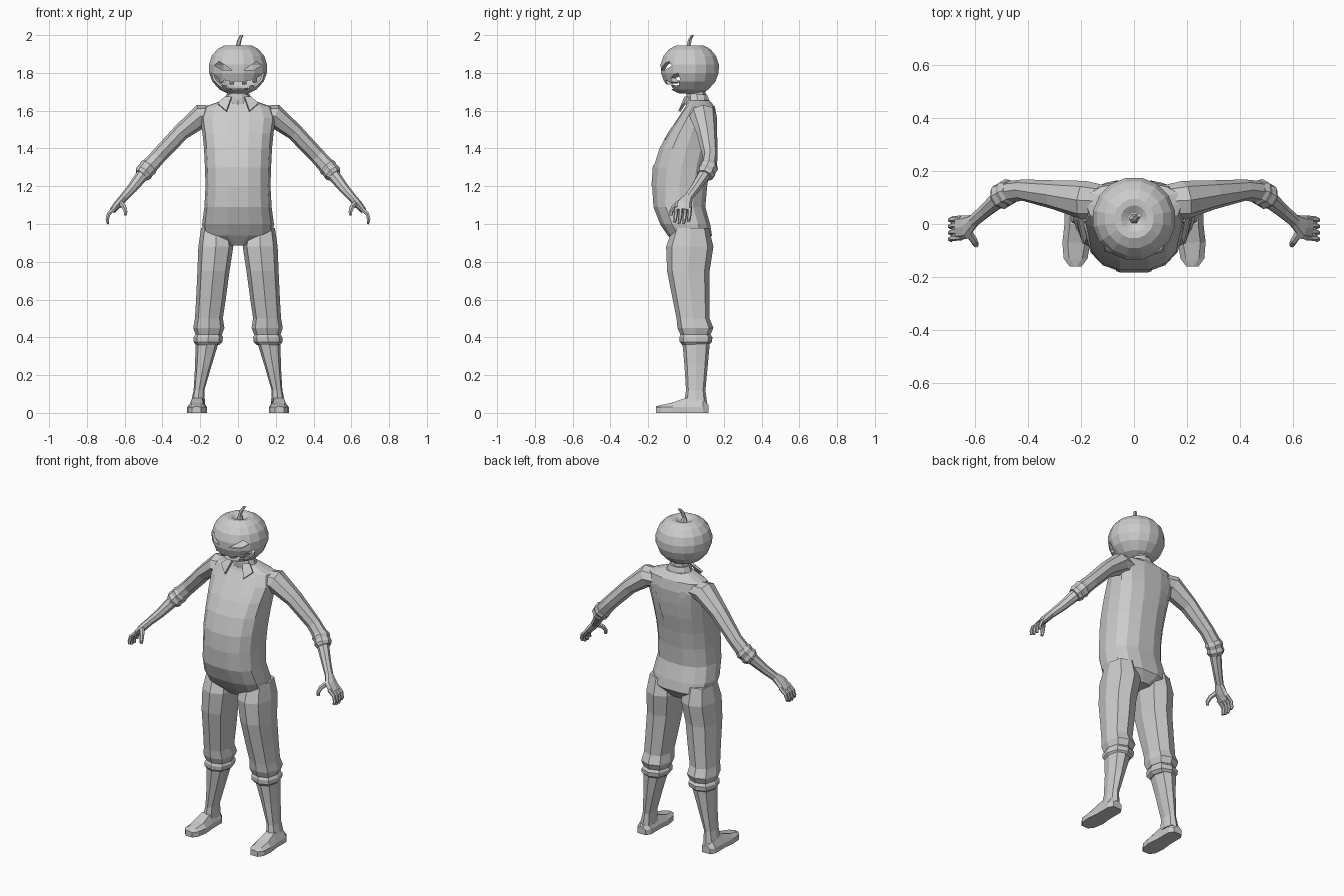
import bpy, bmesh, math
from mathutils import Vector

GREY = bpy.data.materials.new("light_grey")
GREY.diffuse_color = (0.6, 0.6, 0.6, 1)


def make(name, verts, faces, mirror=False):
    bm = bmesh.new()
    vs = [bm.verts.new(v) for v in verts]
    for f in faces:
        bm.faces.new([vs[i] for i in f])
    bmesh.ops.recalc_face_normals(bm, faces=bm.faces)
    me = bpy.data.meshes.new(name)
    bm.to_mesh(me)
    bm.free()
    me.materials.append(GREY)
    ob = bpy.data.objects.new(name, me)
    bpy.context.collection.objects.link(ob)
    if mirror:
        ob.modifiers.new("mirror", 'MIRROR').use_mirror_merge = False
    return ob


def skin(name, rings, mirror=False):
    """Join equal rings of points into a capped solid."""
    n = len(rings[0])
    faces = [(r * n + i, r * n + (i + 1) % n, (r + 1) * n + (i + 1) % n, (r + 1) * n + i)
             for r in range(len(rings) - 1) for i in range(n)]
    last = (len(rings) - 1) * n
    faces += [tuple(range(n)), tuple(range(last, last + n))]
    return make(name, [p for r in rings for p in r], faces, mirror)


def stack(name, levels, n=8, power=0.8, mirror=False, turn=0.0):
    """Horizontal rounded-box sections: z, x0, x1, y0, y1."""
    def soft(v):
        return math.copysign(abs(v) ** power, v) if abs(v) > 1e-6 else 0
    rings = []
    for z, x0, x1, y0, y1 in levels:
        rings.append([((x0 + x1) / 2 + (x1 - x0) / 2 * soft(math.cos(a)),
                       (y0 + y1) / 2 + (y1 - y0) / 2 * soft(math.sin(a)), z)
                      for a in (turn + math.tau * i / n for i in range(n))])
    return skin(name, rings, mirror)


def tube(name, path, n=8, mirror=True):
    """Limb along a path: x, y, z, depth radius, height radius."""
    pts = [Vector(p[:3]) for p in path]
    rings = []
    for i, p in enumerate(path):
        t = (pts[min(i + 1, len(pts) - 1)] - pts[max(i - 1, 0)]).normalized()
        d = Vector((0, 1, 0))
        d = (d - t * d.dot(t)).normalized()
        u = t.cross(d)
        rings.append([pts[i] + d * p[3] * math.cos(a) + u * p[4] * math.sin(a)
                      for a in (math.tau * k / n for k in range(n))])
    return skin(name, rings, mirror)


# Torso with round belly
torso = stack("torso", [
    (.885, -.06, .06, -.05, .10), (.94, -.185, .185, -.10, .14), (1.0, -.19, .19, -.14, .13),
    (1.09, -.178, .178, -.175, .105), (1.2, -.172, .172, -.182, .115),
    (1.3, -.175, .175, -.175, .13), (1.4, -.18, .18, -.143, .15), (1.48, -.188, .188, -.10, .16),
    (1.56, -.20, .20, -.045, .165), (1.62, -.18, .18, -.005, .155),
    (1.655, -.08, .08, .01, .125)], n=14)

# Trouser legs, rolled cuffs, lower legs
stack("trouser_leg", [
    (.98, .04, .195, -.07, .12), (.88, .025, .21, -.105, .145), (.75, .045, .215, -.10, .125),
    (.6, .065, .222, -.07, .125), (.5, .08, .228, -.05, .125), (.45, .072, .237, -.045, .145),
    (.415, .085, .225, -.03, .13)], mirror=True)
stack("trouser_cuff", [
    (.42, .09, .222, -.025, .125), (.40, .08, .235, -.035, .14),
    (.375, .083, .235, -.033, .137), (.36, .1, .222, -.02, .12)], mirror=True)
stack("lower_leg", [
    (.38, .1, .225, -.02, .127), (.25, .14, .227, -.008, .115), (.12, .178, .235, 0, .103),
    (.05, .175, .25, -.01, .112)], mirror=True)

# Shoes, sectioned from heel to toe
shoe = [(.118, .19, .245, .045), (.09, .172, .262, .065), (0, .172, .262, .08),
        (-.07, .165, .27, .055), (-.13, .175, .265, .042), (-.16, .197, .243, .034)]
skin("shoe", [[(a, y, 0), (b, y, 0), (b, y, .03), (b - .02, y, h), (a + .02, y, h), (a, y, .03)]
              for y, a, b, h in shoe], True)

# Sleeves, rolled sleeve cuffs, forearms with palms
tube("sleeve", [(.11, .085, 1.575, .06, .05), (.19, .09, 1.575, .073, .062),
                (.30, .11, 1.487, .055, .045), (.42, .128, 1.36, .04, .042),
                (.475, .12, 1.30, .042, .044)])
tube("sleeve_cuff", [(.462, .127, 1.315, .042, .042), (.475, .12, 1.30, .052, .05),
                     (.488, .113, 1.285, .046, .045), (.50, .105, 1.27, .052, .049),
                     (.512, .098, 1.257, .042, .04)])
tube("forearm", [(.49, .11, 1.28, .036, .036), (.56, .05, 1.19, .027, .027),
                 (.605, .012, 1.14, .025, .022), (.635, -.012, 1.105, .045, .022),
                 (.665, -.015, 1.07, .046, .017)])

# Four curled fingers and a thumb
for i in range(4):
    y, drop = .021 - .024 * i, (.012, 0, 0, .008)[i]
    tube("finger", [(.65, y, 1.085, .011, .013), (.684, y - .002, 1.055, .011, .011),
                    (.692, y - .006, 1.025, .010, .010),
                    (.688, y - .01, 1.0 + drop, .007, .007)], n=6)
tube("thumb", [(.625, -.03, 1.115, .017, .015), (.603, -.063, 1.09, .014, .013),
               (.595, -.078, 1.065, .011, .011), (.597, -.08, 1.045, .008, .008)], n=6)

# Neck and shirt collar
stack("neck", [(1.62, -.06, .06, .0, .115), (1.72, -.052, .052, .005, .1)], n=8, power=1)
stack("collar", [(1.635, -.085, .085, .0, .13), (1.665, -.07, .07, -.002, .122),
                 (1.685, -.062, .062, .0, .115)], n=10, power=1)
flap = make("collar_flap", [(.035, -.008, 1.675), (.07, .012, 1.675), (.108, -.012, 1.64),
                            (.062, -.04, 1.60)], [(0, 1, 2, 3)], True)
flap.modifiers.new("thick", 'SOLIDIFY').thickness = .012


# Overall plates laid on the torso
def plate(name, corners, mirror=False, n=8):
    a, b, c, d = map(Vector, corners)
    verts = [a.lerp(b, i / n).lerp(d.lerp(c, i / n), j / n)
             for j in range(n + 1) for i in range(n + 1)]
    w = n + 1
    ob = make(name, verts, [(j * w + i, j * w + i + 1, (j + 1) * w + i + 1, (j + 1) * w + i)
                            for j in range(n) for i in range(n)], mirror)
    wrap = ob.modifiers.new("wrap", 'SHRINKWRAP')
    wrap.target, wrap.offset, wrap.wrap_mode = torso, .004, 'ABOVE_SURFACE'


plate("bib_pocket", [(-.075, -.2, 1.2), (.075, -.2, 1.2), (.075, -.19, 1.32), (-.075, -.19, 1.32)])
plate("front_strap", [(.08, -.12, 1.45), (.115, -.12, 1.45), (.115, 0, 1.61), (.08, 0, 1.61)], True)
plate("back_strap", [(.0, .16, 1.3), (.035, .16, 1.3), (.125, .16, 1.61), (.085, .16, 1.61)], True)

# Pumpkin head, hollow, with carved eyes and grin
cy = .02
head = stack("pumpkin_head", [(z, -r, r, cy - r, cy + r) for z, r in (
    (1.69, .055), (1.712, .10), (1.755, .139), (1.80, .156), (1.845, .157), (1.89, .142),
    (1.925, .112), (1.945, .075), (1.943, .05), (1.925, .022))], n=16, power=1, turn=math.pi / 16)
shell = head.modifiers.new("shell", 'SOLIDIFY')
shell.thickness, shell.offset = .02, -1

grin = [(.02, 1.754), (.02, 1.738), (.045, 1.738), (.045, 1.757), (.075, 1.762), (.08, 1.745),
        (.1, 1.752), (.1, 1.772), (.14, 1.80), (.13, 1.762), (.102, 1.732), (.085, 1.725),
        (.08, 1.737), (.06, 1.732), (.06, 1.717), (.02, 1.712)]
eye = [(.03, 1.815), (.10, 1.862), (.125, 1.84), (.085, 1.815)]
mouth = grin + [(-x, z) for x, z in reversed(grin)]
for name, shape in (("mouth_cutter", mouth), ("right_eye_cutter", eye),
                    ("left_eye_cutter", [(-x, z) for x, z in eye])):
    cutter = skin(name, [[(x, y, z) for x, z in shape] for y in (-.3, -.01)])
    cutter.hide_render = True
    cutter.hide_set(True)
    cut = head.modifiers.new(name, 'BOOLEAN')
    cut.operation, cut.object, cut.solver = 'DIFFERENCE', cutter, 'EXACT'

# Curved stem
stem = [(0, .02, 1.92, .02), (.002, .016, 1.95, .012), (.008, .02, 1.975, .011), (.02, .034, 2.0, .009)]
stack("stem", [(z, x - r, x + r, y - r, y + r) for x, y, z, r in stem], n=6, power=1)
